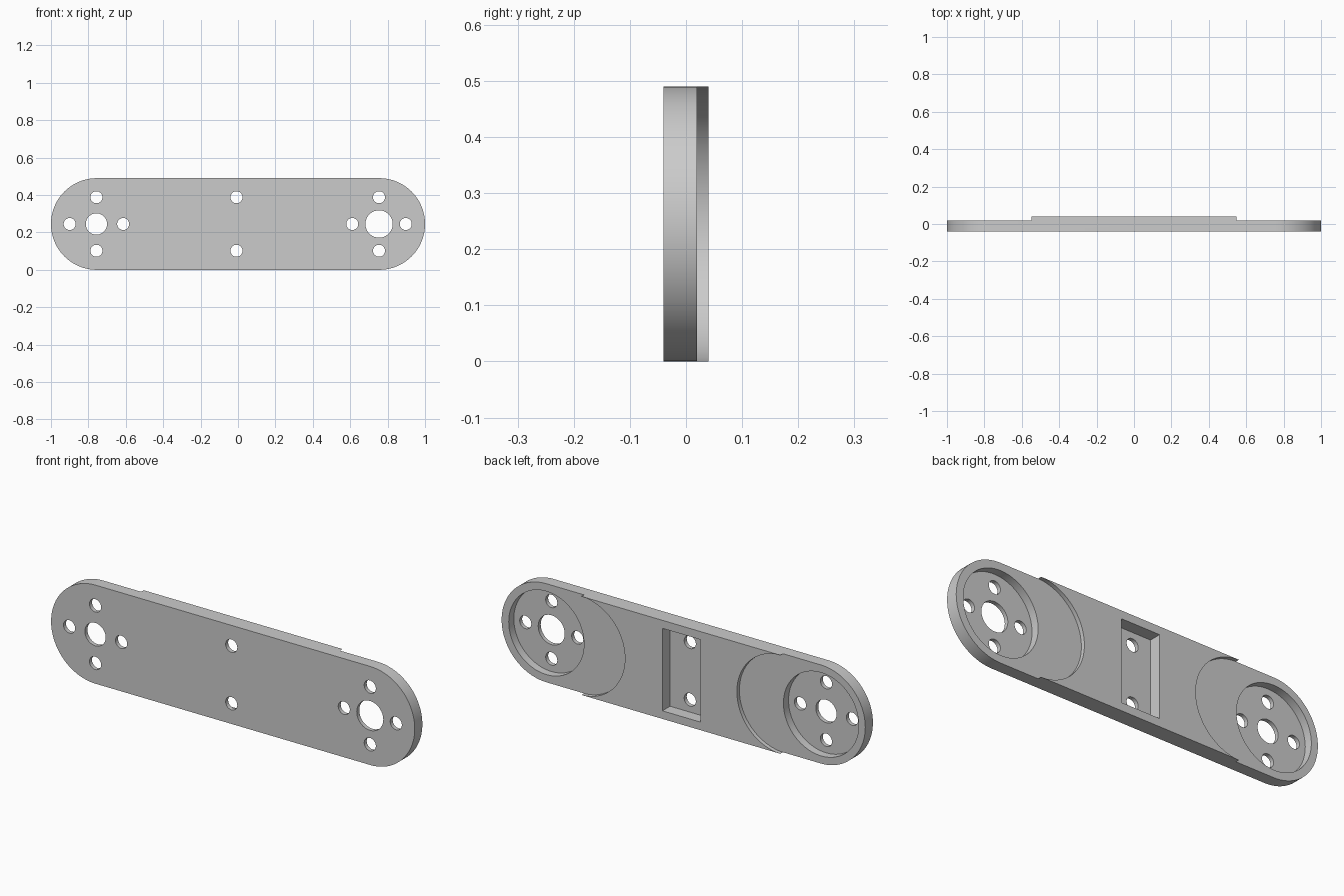
import bpy, bmesh, math

if "Cube" in bpy.data.objects:
    bpy.data.objects.remove(bpy.data.objects["Cube"])

ZC = 0.245          # height of the long axis
FRONT, STEP, BACK, FLOOR = -0.04, 0.02, 0.04, -0.02
LEFT, RIGHT = -0.757, 0.754   # hub centres


def prism(name, points, y0, y1):
    """Extrude an x-z outline along y."""
    bm = bmesh.new()
    face = bm.faces.new([bm.verts.new((x, y0, z)) for x, z in points])
    new = bmesh.ops.extrude_face_region(bm, geom=[face])["geom"]
    bmesh.ops.translate(bm, vec=(0, y1 - y0, 0),
                        verts=[v for v in new if isinstance(v, bmesh.types.BMVert)])
    bmesh.ops.recalc_face_normals(bm, faces=bm.faces)
    mesh = bpy.data.meshes.new(name)
    bm.to_mesh(mesh)
    bm.free()
    obj = bpy.data.objects.new(name, mesh)
    bpy.context.collection.objects.link(obj)
    return obj


def slot(x0, x1, r, n=48):
    """Outline with two half-round ends."""
    arc = [math.pi / 2 + math.pi * i / n for i in range(n + 1)]
    left = [(x0 + r * math.cos(a), ZC + r * math.sin(a)) for a in arc]
    right = [(x1 - r * math.cos(a), ZC - r * math.sin(a)) for a in arc]
    return left + right


def circle(x, z, r, n=48):
    return [(x + r * math.cos(2 * math.pi * i / n), z + r * math.sin(2 * math.pi * i / n))
            for i in range(n)]


# Solid bar with rounded ends
bar = prism("link_bar", slot(-0.755, 0.755, 0.245), FRONT, BACK)
cutters = []


def cut(name, points, y0, y1=0.1):
    cutter = prism(name, points, y0, y1)
    cutter.hide_render = True
    mod = bar.modifiers.new(name, "BOOLEAN")
    mod.operation = "DIFFERENCE"
    mod.solver = "EXACT"
    mod.object = cutter
    cutters.append(cutter)


# Lowered ends with rounded shoulders
cut("left_step", slot(-1.4, -0.553, 0.2452), STEP)
cut("right_step", slot(0.553, 1.4, 0.2452), STEP)

# Round hub recesses, centre bores and four screw holes each
for side, x, bore in (("left", LEFT, 0.057), ("right", RIGHT, 0.073)):
    cut(side + "_recess", circle(x, ZC, 0.207, 96), FLOOR)
    cut(side + "_bore", circle(x, ZC, bore), -0.1)
    for i in range(4):
        a = i * math.pi / 2
        cut(f"{side}_screw_hole_{i}",
            circle(x + 0.143 * math.cos(a), ZC + 0.143 * math.sin(a), 0.032), -0.1)

# Rectangular middle pocket with two screw holes
cut("middle_pocket", [(-0.108, 0.04), (0.102, 0.04), (0.102, 0.45), (-0.108, 0.45)], FLOOR)
for s in (-1, 1):
    cut(f"middle_screw_hole_{s}", circle(-0.008, ZC + 0.143 * s, 0.032), -0.1)

# Apply the cuts and clear the cutters
bpy.context.view_layer.update()
graph = bpy.context.evaluated_depsgraph_get()
final = bpy.data.meshes.new_from_object(bar.evaluated_get(graph))
bar.modifiers.clear()
bar.data = final
for c in cutters:
    bpy.data.objects.remove(c)

# Plain grey finish
grey = bpy.data.materials.new("grey")
grey.diffuse_color = (0.6, 0.6, 0.6, 1)
grey.use_nodes = True
grey.node_tree.nodes["Principled BSDF"].inputs["Base Color"].default_value = grey.diffuse_color
final.materials.clear()
final.materials.append(grey)
bpy.context.view_layer.objects.active = bar
bar.select_set(True)
bpy.ops.object.shade_smooth_by_angle(angle=math.radians(30))
